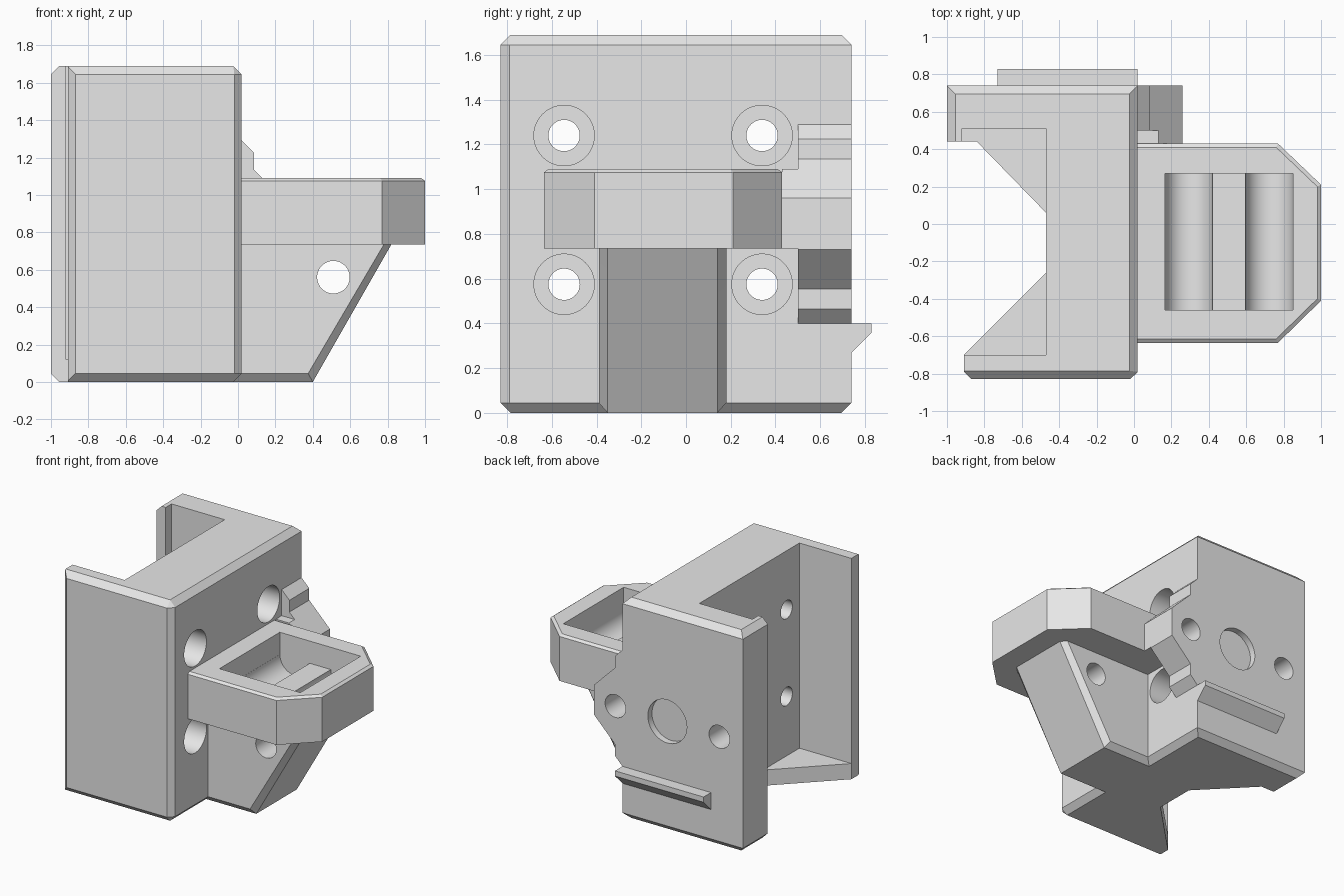
import bpy
import bmesh
import math
from mathutils import Matrix, Vector

old = bpy.data.objects.get("Cube")
if old:
    bpy.data.objects.remove(old, do_unlink=True)

grey = bpy.data.materials.new("plain grey")
grey.use_nodes = True
grey.diffuse_color = (0.8, 0.8, 0.8, 1)
grey.node_tree.nodes["Principled BSDF"].inputs["Base Color"].default_value = (0.8, 0.8, 0.8, 1)


def finish(name, bm):
    bmesh.ops.recalc_face_normals(bm, faces=bm.faces)
    mesh = bpy.data.meshes.new(name)
    bm.to_mesh(mesh)
    bm.free()
    mesh.materials.append(grey)
    obj = bpy.data.objects.new(name, mesh)
    bpy.context.collection.objects.link(obj)
    return obj


def hull(name, points):
    """Convex solid around the points, with flat sides merged."""
    bm = bmesh.new()
    for p in points:
        bm.verts.new(p)
    bmesh.ops.convex_hull(bm, input=bm.verts)
    bmesh.ops.dissolve_limit(bm, angle_limit=0.01, verts=bm.verts, edges=bm.edges)
    return finish(name, bm)


def prism(name, outline, axis, lo, hi):
    """Extrude a 2D outline along y (outline in x, z), z (x, y) or x (y, z)."""
    place = {"x": lambda a, b: (lo, a, b),
             "y": lambda a, b: (a, lo, b),
             "z": lambda a, b: (a, b, lo)}[axis]
    bm = bmesh.new()
    face = bm.faces.new([bm.verts.new(place(a, b)) for a, b in outline])
    out = bmesh.ops.extrude_face_region(bm, geom=[face])
    step = Vector([hi - lo if axis == k else 0 for k in "xyz"])
    bmesh.ops.translate(bm, vec=step, verts=[v for v in out["geom"] if isinstance(v, bmesh.types.BMVert)])
    return finish(name, bm)


def rect(x0, x1, y0, y1):
    return [(x0, y0), (x1, y0), (x1, y1), (x0, y1)]


def rod(axis, centre, radius, length):
    turn = Matrix.Rotation(math.pi / 2, 4, "Y" if axis == "x" else "X")
    bm = bmesh.new()
    bmesh.ops.create_cone(bm, cap_ends=True, segments=64, radius1=radius, radius2=radius,
                          depth=length, matrix=Matrix.Translation(centre) @ turn)
    return finish("cutter", bm)


def cut(obj, *cutters):
    """Subtract each cutter from the part and discard it."""
    bpy.context.view_layer.objects.active = obj
    for c in cutters:
        c.hide_render = True
        mod = obj.modifiers.new("cut", "BOOLEAN")
        mod.operation = "DIFFERENCE"
        mod.solver = "EXACT"
        mod.object = c
        bpy.ops.object.modifier_apply(modifier=mod.name)
        bpy.data.objects.remove(c, do_unlink=True)


# Main bracket: block with chamfered rims
TOP, CH = 1.69, 0.045
rim = [(-1, -.83), (-.02, -.83), (.02, -.79), (.02, .74), (-1, .74)]
inner = rect(-1 + CH, .02 - CH, -.83 + CH, .74 - CH)
bracket = hull("bracket", [(x, y, z) for x, y in rim for z in (CH, TOP - CH)]
               + [(x, y, z) for x, y in inner for z in (0, TOP)])

# Open left side: tapered notch through the floor, then the pocket above it
notch = [(-1.1, .44), (-.84, .44), (-.47, .06), (-.47, -.26), (-.91, -.7),
         (-.91, -.79), (-.87, -.83), (-.87, -1), (-1.1, -1)]
cut(bracket, prism("cutter", notch, "z", -.2, 2),
    prism("cutter", rect(-.92, -.47, -.7, .51), "z", .12, 2))

# Counterbored screw holes in the right wall
for y in (-.545, .34):
    for z in (.575, 1.24):
        cut(bracket, rod("x", (-.2, y, z), .07, 1),
            rod("x", (.02, y, z), .135, .6))

# Back face: shallow round recess between two pin holes
MID = .845
cut(bracket, rod("y", (-.36, .74, MID), .165, .1),
    rod("y", (-.8, .74, MID), .087, .5),
    rod("y", (.08, .74, MID), .087, .5))

# Cup with clipped corners and a fine top chamfer
cup_low = [(.02, -.635), (.77, -.635), (1, -.41), (1, .21), (.77, .43), (.02, .43)]
cup_top = [(.02, -.615), (.76, -.615), (.98, -.4), (.98, .2), (.76, .41), (.02, .41)]
cup = hull("cup", [(x, y, z) for x, y in cup_low for z in (.735, 1.075)]
           + [(x, y, 1.09) for x, y in cup_top])
cut(cup, prism("cutter", rect(.165, .85, -.46, .27), "z", .92, 1.3))
for x in (.2925, .7235):
    cut(cup, rod("y", (x, -.095, .92), .1265, .73))

# Sloping rib below the cup, with chamfered outer edges and a cross hole
side = [(-.025, CH), (.375, CH), (.78, .735), (-.025, .735)]
edge = [(-.025, 0), (.4, 0), (.82, .735)]
rib = hull("support_rib", [(x, y, z) for x, z in side for y in (-.39, .18)]
           + [(x, y, z) for x, z in edge for y in (-.35, .14)])
cut(rib, rod("y", (.51, -.1, .56), .087, 1))

# Stepped lug on the right wall, symmetric about its pin hole
half = [(.02, .445), (.085, .38), (.085, .29), (.26, .115)]
lug_outline = [(x, MID + h) for x, h in half] + [(x, MID - h) for x, h in reversed(half)]
lug = prism("side_lug", lug_outline, "y", .5, .74)
cut(lug, rod("y", (.08, .74, MID), .087, .5))
web = prism("lug_web", [(.02, .735), (.26, .735), (.26, .96), (.13, 1.09), (.02, 1.09)],
            "y", .43, .5)

# Ledge across the back
ledge = prism("back_ledge", [(.74, .27), (.83, .36), (.83, .4), (.74, .4)], "x", -.73, .02)

# Smooth round bores, sharp edges elsewhere
bpy.ops.object.select_all(action="DESELECT")
for obj in (bracket, cup, rib, lug, web, ledge):
    obj.select_set(True)
bpy.context.view_layer.objects.active = bracket
bpy.ops.object.shade_smooth_by_angle(angle=math.radians(25))
